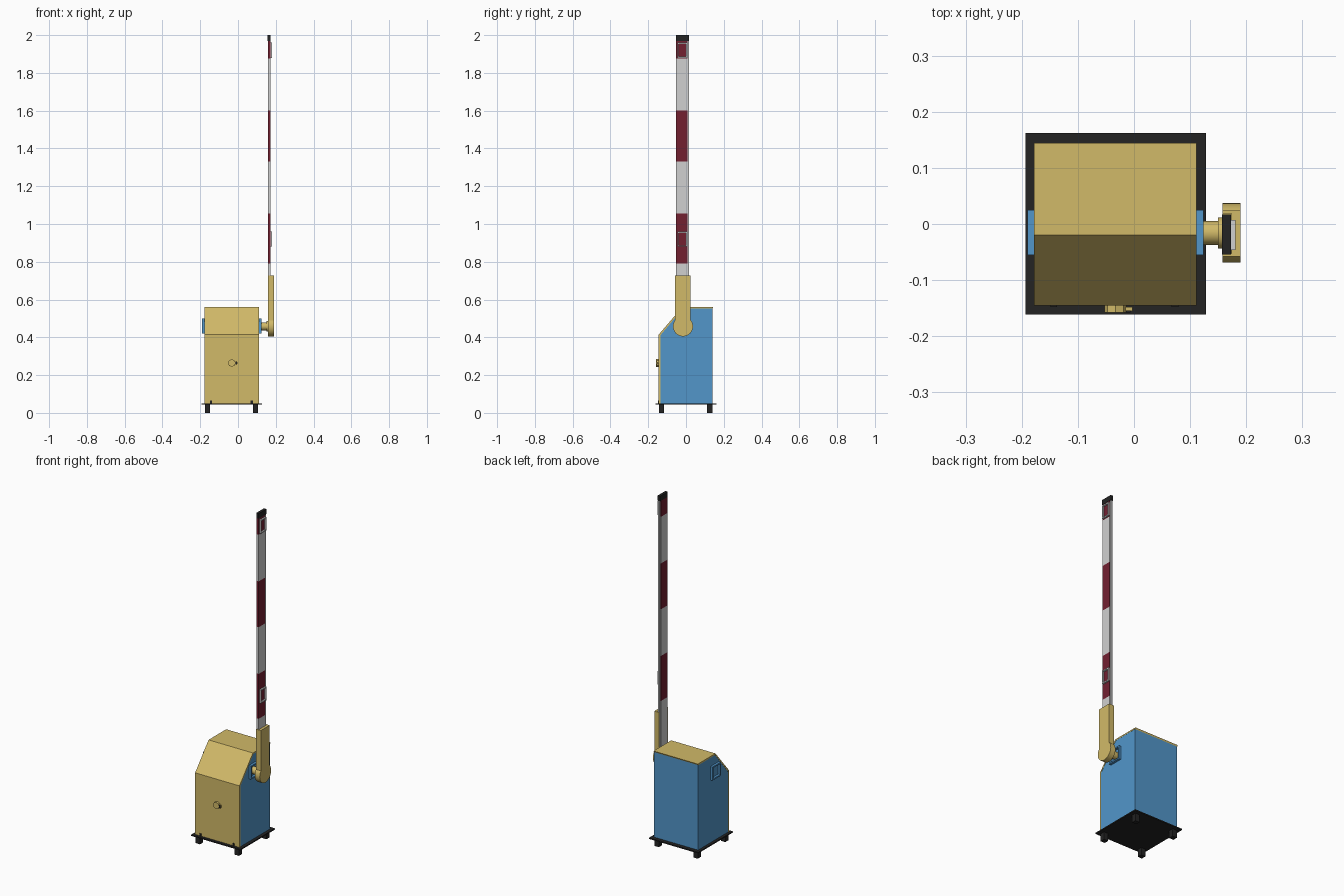
import bpy, bmesh, math
from mathutils import Matrix

cube = bpy.data.objects.get("Cube")
if cube:
    bpy.data.objects.remove(cube, do_unlink=True)


def material(name, r, g, b):
    m = bpy.data.materials.new(name)
    m.use_nodes = True
    m.diffuse_color = (r, g, b, 1)
    m.node_tree.nodes["Principled BSDF"].inputs["Base Color"].default_value = (r, g, b, 1)
    return m


YELLOW = material("sand yellow", 0.64, 0.49, 0.14)
BLUE = material("cabinet blue", 0.084, 0.305, 0.59)
RED = material("dark red", 0.17, 0.014, 0.03)
WHITE = material("light grey", 0.63, 0.63, 0.63)
BLACK = material("black", 0.017, 0.017, 0.017)


def finish(name, bm, mat, smooth=False):
    bmesh.ops.recalc_face_normals(bm, faces=bm.faces)
    mesh = bpy.data.meshes.new(name)
    bm.to_mesh(mesh)
    bm.free()
    mesh.materials.append(mat)
    ob = bpy.data.objects.new(name, mesh)
    bpy.context.collection.objects.link(ob)
    if smooth:
        bpy.ops.object.select_all(action="DESELECT")
        ob.select_set(True)
        bpy.context.view_layer.objects.active = ob
        bpy.ops.object.shade_smooth_by_angle(angle=math.radians(35))
    return ob


def add_box(bm, x, y, z):
    size = [b - a for a, b in (x, y, z)]
    mid = [(a + b) / 2 for a, b in (x, y, z)]
    bmesh.ops.create_cube(bm, size=1, matrix=Matrix.Translation(mid) @ Matrix.Diagonal((*size, 1)))


def box(name, x, y, z, mat):
    bm = bmesh.new()
    add_box(bm, x, y, z)
    return finish(name, bm, mat)


def extrude_x(name, profile, x0, x1, mat, smooth=False):
    """Extrude a (y, z) outline between two x positions."""
    bm = bmesh.new()
    face = bm.faces.new([bm.verts.new((x0, y, z)) for y, z in profile])
    new = bmesh.ops.extrude_face_region(bm, geom=[face])["geom"]
    bmesh.ops.translate(bm, vec=(x1 - x0, 0, 0),
                        verts=[v for v in new if isinstance(v, bmesh.types.BMVert)])
    return finish(name, bm, mat, smooth)


def cylinder(name, centre, radius, depth, axis, mat, sides=32):
    bm = bmesh.new()
    turn = Matrix.Rotation(math.pi / 2, 4, "Y" if axis == "x" else "X")
    bmesh.ops.create_cone(bm, cap_ends=True, segments=sides, radius1=radius, radius2=radius,
                          depth=depth, matrix=Matrix.Translation(centre) @ turn)
    return finish(name, bm, mat, sides > 8)


def frame(name, x, y, z, bar, mat):
    """Square ring lying in the yz plane."""
    bm = bmesh.new()
    for a, b in ((y[0], y[0] + bar), (y[1] - bar, y[1])):
        add_box(bm, x, (a, b), z)
    for a, b in ((z[0], z[0] + bar), (z[1] - bar, z[1])):
        add_box(bm, x, (y[0] + bar, y[1] - bar), (a, b))
    return finish(name, bm, mat)


# Base plate, feet and bolts
box("base_plate", (-0.193, 0.128), (-0.161, 0.162), (0.044, 0.051), BLACK)
for side, fx in (("right", -0.161), ("left", 0.093)):
    for end, fy in (("front", -0.13), ("back", 0.126)):
        box(f"foot_{end}_{side}", (fx - 0.014, fx + 0.014), (fy - 0.014, fy + 0.014), (0, 0.044), BLACK)
for side, bx in (("right", -0.143), ("left", 0.073)):
    box(f"door_catch_{side}", (bx - 0.006, bx + 0.006), (-0.148, -0.14), (0.051, 0.066), BLACK)

# Cabinet body and its folded front and top cover
X0, X1 = -0.178, 0.111
inner = [(-0.136, 0.051), (-0.136, 0.41), (-0.017, 0.552), (0.14, 0.552)]
outer = [(-0.145, 0.051), (-0.145, 0.414), (-0.02, 0.56), (0.144, 0.56)]
extrude_x("cabinet_body", inner + [(0.14, 0.051)], X0 + 0.001, X1 - 0.001, BLUE)
extrude_x("cabinet_cover", outer + inner[::-1], X0, X1, YELLOW)

# Door lock with a small turning handle
cylinder("door_lock", (-0.033, -0.15, 0.264), 0.02, 0.015, "y", YELLOW, 8)
box("lock_handle", (-0.025, -0.003), (-0.155, -0.148), (0.258, 0.27), YELLOW)
box("lock_keyhole", (-0.014, -0.006), (-0.158, -0.154), (0.255, 0.273), BLACK)

# Bearing frames on both sides of the cabinet
for side, x in (("right", (-0.19, X0 + 0.002)), ("left", (X1 - 0.002, 0.124))):
    frame(f"bearing_frame_{side}", x, (-0.055, 0.025), (0.42, 0.5), 0.008, BLUE)

# Drive shaft with collar
CY, CZ = -0.016, 0.458
cylinder("drive_shaft", (0.134, CY, CZ), 0.021, 0.052, "x", YELLOW)
cylinder("shaft_collar", (0.155, CY, CZ), 0.028, 0.01, "x", YELLOW)

# Arm holder: round hub and a channel open towards the cabinet
R = 0.053
hub = [(CY + R * math.cos(a), CZ + R * math.sin(a))
       for a in (math.tau * i / 40 for i in range(40))]
extrude_x("holder_hub", hub, 0.158, 0.19, YELLOW, True)
HY0, HY1, TOP = -0.058, 0.024, 0.728
box("holder_plate", (0.174, 0.19), (HY0, HY1), (CZ, TOP), YELLOW)
for end, a in (("front", HY0), ("back", HY1 - 0.005)):
    box(f"holder_flange_{end}", (0.158, 0.175), (a, a + 0.005), (CZ + 0.02, TOP), YELLOW)

# Barrier arm built from alternating bands, with an edge strip behind
bands = [(0.5, WHITE), (0.79, RED), (1.055, WHITE), (1.33, RED), (1.6, WHITE), (1.875, RED), (1.97, None)]
for i, (z0, mat) in enumerate(bands[:-1]):
    box(f"arm_band_{i + 1}", (0.158, 0.172), (-0.053, 0.007), (z0, bands[i + 1][0]), mat)
box("arm_edge_strip", (0.16, 0.17), (0.007, 0.016), (0.5, 1.97), WHITE)
box("arm_end_cap", (0.157, 0.173), (-0.054, 0.017), (1.97, 2.0), BLACK)

# Raised frames on the outer face of the arm
for name, z in (("lower", 0.88), ("upper", 1.88)):
    frame(f"arm_frame_{name}", (0.171, 0.181), (-0.046, 0.007), (z, z + 0.08), 0.007, WHITE)
